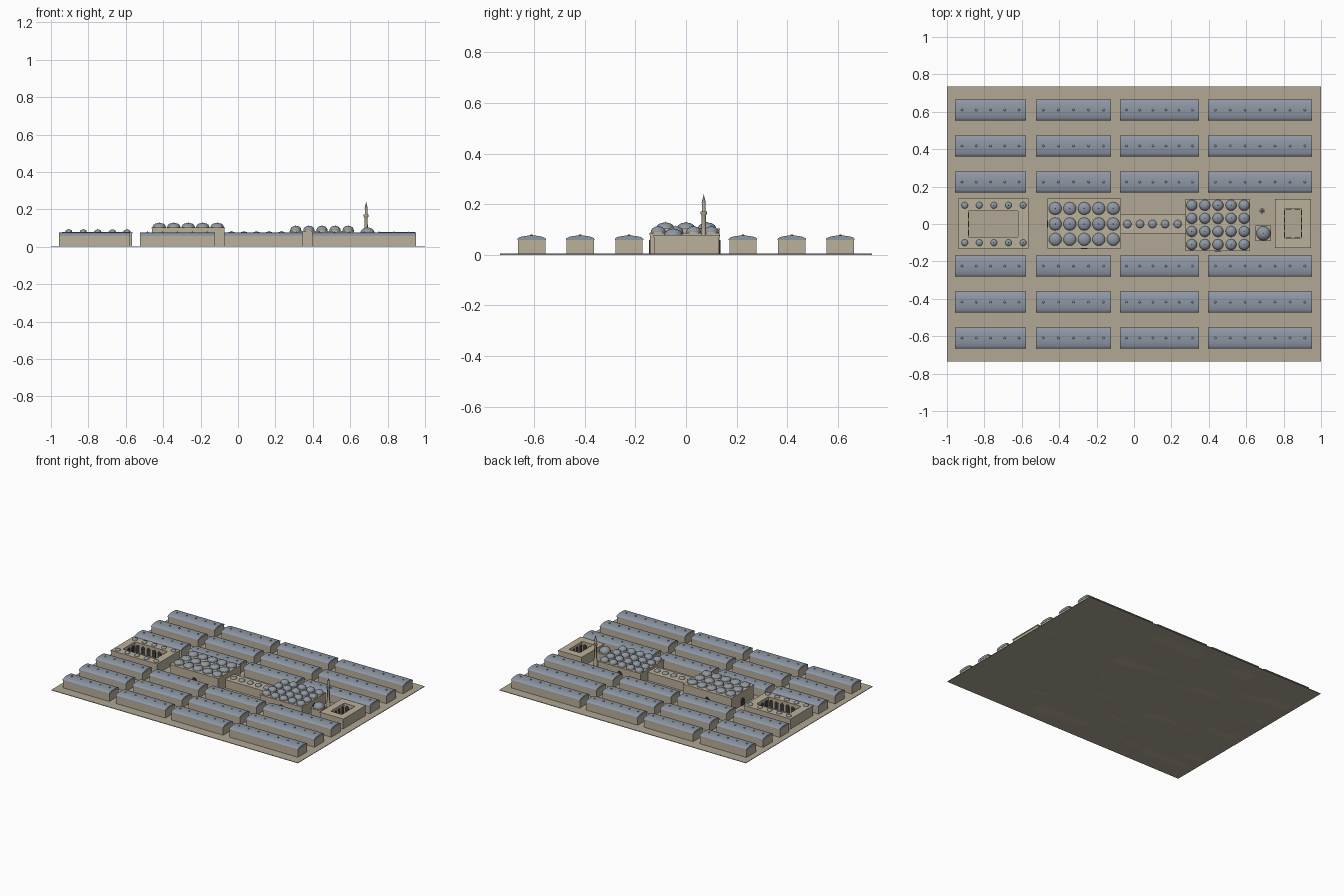
import bpy, bmesh, math
from mathutils import Matrix

if "Cube" in bpy.data.objects:
    bpy.data.objects.remove(bpy.data.objects["Cube"])


def material(name, col):
    m = bpy.data.materials.new(name)
    m.diffuse_color = (*col, 1)
    m.use_nodes = True
    m.node_tree.nodes["Principled BSDF"].inputs["Base Color"].default_value = m.diffuse_color
    return m


STONE = material("stone", (0.50, 0.44, 0.33))
EARTH = material("earth", (0.44, 0.39, 0.30))
LEAD = material("lead", (0.27, 0.31, 0.37))
DARK = material("dark", (0.05, 0.045, 0.04))


def finish(name, bm, mat, smooth=False):
    bmesh.ops.recalc_face_normals(bm, faces=bm.faces)
    me = bpy.data.meshes.new(name)
    bm.to_mesh(me)
    bm.free()
    me.materials.append(mat)
    ob = bpy.data.objects.new(name, me)
    bpy.context.collection.objects.link(ob)
    if smooth:
        bpy.ops.object.select_all(action='DESELECT')
        ob.select_set(True)
        bpy.context.view_layer.objects.active = ob
        bpy.ops.object.shade_smooth_by_angle(angle=math.radians(35))
    return ob


def add_box(bm, x0, x1, y0, y1, z0, z1):
    m = Matrix.Translation(((x0 + x1) / 2, (y0 + y1) / 2, (z0 + z1) / 2))
    bmesh.ops.create_cube(bm, size=1, matrix=m @ Matrix.Diagonal((x1 - x0, y1 - y0, z1 - z0, 1)))


def box(name, mat, *dims):
    bm = bmesh.new()
    add_box(bm, *dims)
    return finish(name, bm, mat)


def add_lathe(bm, x, y, prof, n=20):
    """Revolve (radius, z) points about a vertical axis."""
    rings = [[bm.verts.new((x + r * math.cos(2 * math.pi * i / n), y + r * math.sin(2 * math.pi * i / n), z))
              for i in range(n)] for r, z in prof]
    for a, b in zip(rings, rings[1:]):
        for i in range(n):
            j = (i + 1) % n
            bm.faces.new((a[i], a[j], b[j], b[i]))
    bm.faces.new(rings[-1])
    bm.faces.new(rings[0])


def domes(name, spots, r, z, h, drum=0.006):
    """Stone drums with lead domes on top."""
    d, c = bmesh.new(), bmesh.new()
    for x, y in spots:
        add_lathe(d, x, y, [(r, z - 0.002), (r, z + drum)])
        arc = [(r * 0.97 * math.cos(t * math.pi / 14), z + drum + h * math.sin(t * math.pi / 14)) for t in range(7)]
        add_lathe(c, x, y, arc + [(0.0015, z + drum + h), (0.0008, z + drum + h + 0.004)])
    finish(name + "_drums", d, STONE, True)
    finish(name + "_domes", c, LEAD, True)


def add_arch(bm, x, y, z, w, h, ang, depth=0.003):
    """Round-headed opening panel, facing direction ang."""
    pts = [(-w / 2, 0)] + [(-w / 2 * math.cos(i * math.pi / 8), h - w / 2 + w / 2 * math.sin(i * math.pi / 8))
                           for i in range(9)] + [(w / 2, 0)]
    f = bm.faces.new([bm.verts.new((px, -depth / 2, pz)) for px, pz in pts])
    new = bmesh.ops.extrude_face_region(bm, geom=[f])["geom"]
    verts = [g for g in new if isinstance(g, bmesh.types.BMVert)]
    bmesh.ops.translate(bm, verts=verts, vec=(0, depth, 0))
    m = Matrix.Translation((x, y, z)) @ Matrix.Rotation(ang, 4, 'Z')
    bmesh.ops.transform(bm, matrix=m, verts=list({*f.verts, *verts}))


def vault(name, x0, x1, yc):
    """Shop row: stone walls, barrel roof, ridge skylights."""
    box(name + "_walls", STONE, x0 + .002, x1 - .002, yc - .054, yc + .054, 0, .061)
    bm = bmesh.new()
    w = 0.0565
    pts = [(-w, .058)] + [(-w * math.cos(i * math.pi / 12), .061 + .015 * math.sin(i * math.pi / 12))
                          for i in range(13)] + [(w, .058)]
    a, b = [[bm.verts.new((x, yc + p, z)) for p, z in pts] for x in (x0, x1)]
    bm.faces.new(a)
    bm.faces.new(b)
    for i in range(len(pts)):
        j = (i + 1) % len(pts)
        bm.faces.new((a[i], a[j], b[j], b[i]))
    finish(name + "_roof", bm, LEAD, True)
    bm = bmesh.new()
    n = round((x1 - x0) / 0.075)
    for i in range(n):
        x = x0 + (i + .5) * (x1 - x0) / n
        add_lathe(bm, x, yc, [(.006, .073), (.006, .077), (.004, .0795), (.001, .0805)], 8)
    finish(name + "_skylights", bm, LEAD, True)


def courtyard(name, o, c, h, nx, ny):
    """Inn with an open court lined with arches."""
    X0, X1, Y0, Y1 = o
    x0, x1, y0, y1 = c
    bm = bmesh.new()
    for e, zb, zt in ((0, 0, h), (.003, h - .006, h)):
        loops = []
        for ax0, ax1, ay0, ay1 in ((X0 - e, X1 + e, Y0 - e, Y1 + e), (x0, x1, y0, y1)):
            for z in (zb, zt + e * .5):
                loops.append([bm.verts.new((x, y, z)) for x, y in
                              ((ax0, ay0), (ax1, ay0), (ax1, ay1), (ax0, ay1))])
        ob, ot, ib, it = loops
        for p, q in ((ob, ot), (ot, it), (it, ib), (ib, ob)):
            for i in range(4):
                j = (i + 1) % 4
                bm.faces.new((p[i], p[j], q[j], q[i]))
    finish(name, bm, STONE)
    bm = bmesh.new()
    for i in range(nx):
        s = (x1 - x0) / nx
        for y in (y0, y1):
            add_arch(bm, x0 + (i + .5) * s, y, .006, s * .68, h * .72, 0)
    for i in range(ny):
        s = (y1 - y0) / ny
        for x in (x0, x1):
            add_arch(bm, x, y0 + (i + .5) * s, .006, s * .68, h * .72, math.pi / 2)
    finish(name + "_arcade", bm, DARK)


def hall(name, x0, x1, y0, y1, h):
    """Domed hall block with cornice."""
    bm = bmesh.new()
    add_box(bm, x0 + .003, x1 - .003, y0 + .003, y1 - .003, 0, h)
    add_box(bm, x0, x1, y0, y1, h - .006, h + .001)
    finish(name, bm, STONE)


def grid(xs, ys):
    return [(x, y) for x in xs for y in ys]


# ground slab
box("ground", EARTH, -1, 1, -.735, .735, 0, .004)

# vaulted shop rows on both sides
for r, y in enumerate((.225, .418, .61)):
    for side, s in (("back", 1), ("front", -1)):
        for k, (a, b) in enumerate(((-.958, -.577), (-.525, -.122), (-.075, .347), (.395, .953))):
            vault(f"{side}_shops_{r}_{k}", a, b, s * y)

# large inn with small domes
courtyard("large_inn", (-.939, -.566, -.128, .132), (-.885, -.62, -.07, .07), .078, 6, 3)
domes("large_inn", grid([-.905 + i * .078 for i in range(5)], (-.1, .1)), .018, .079, .01, .003)

# main market hall
hall("main_hall", -.463, -.069, -.131, .135, .103)
domes("main_hall", grid([-.421 + i * .0775 for i in range(5)], (-.082, 0, .083)), .035, .103, .018)

# linking passage
hall("passage", -.07, .275, -.05, .052, .066)
domes("passage", grid([-.035 + i * .067 for i in range(5)], (0,)), .022, .066, .011, .004)

# second market hall
hall("second_hall", .275, .62, -.145, .133, .084)
domes("second_hall", grid([.309 + i * .07 for i in range(5)], [-.11 + i * .07 for i in range(4)]), .03, .084, .022)

# dark doorways of both halls
bm = bmesh.new()
for x, y, a in ((-.265, -.129, 0), (-.265, .133, 0), (-.461, 0, 1), (.447, -.143, 0), (.447, .131, 0), (.618, 0, 1)):
    add_arch(bm, x, y, 0.003, .035, .055, a * math.pi / 2, .007)
finish("hall_doors", bm, DARK)

# small mosque and minaret
hall("mosque", .65, .733, -.092, -.008, .066)
domes("mosque", [(.692, -.05)], .039, .066, .03, .007)
bm = bmesh.new()
add_lathe(bm, .685, .07, [(.013, 0), (.013, .05), (.009, .07), (.0085, .155), (.014, .163), (.014, .171),
                          (.007, .171), (.007, .205)], 14)
finish("minaret_shaft", bm, STONE, True)
bm = bmesh.new()
add_lathe(bm, .685, .07, [(.009, .204), (.0015, .232), (.001, .24)], 14)
finish("minaret_cap", bm, LEAD, True)

# small inn
courtyard("small_inn", (.756, .942, -.126, .13), (.805, .895, -.075, .08), .077, 2, 4)
